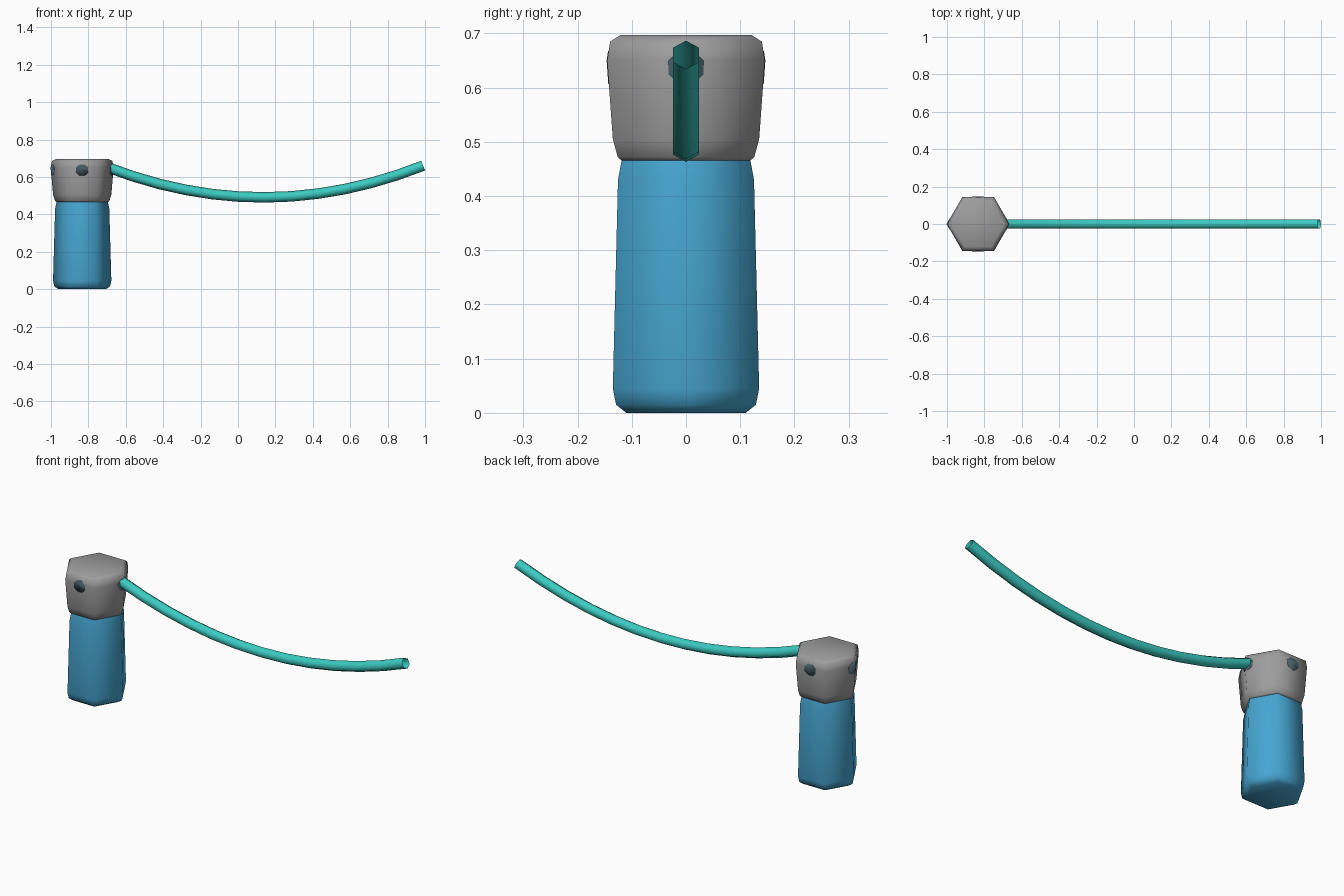
import bpy, bmesh, math
from mathutils import Vector

if "Cube" in bpy.data.objects:
    bpy.data.objects.remove(bpy.data.objects["Cube"])

CX = -0.833                     # post axis
TO_CORNER = 1 / math.cos(math.pi / 6)


def material(name, rgb):
    m = bpy.data.materials.new(name)
    m.diffuse_color = (*rgb, 1)
    m.use_nodes = True
    m.node_tree.nodes["Principled BSDF"].inputs["Base Color"].default_value = m.diffuse_color
    return m


blue = material("blue", (0.062, 0.38, 0.64))
grey = material("grey", (0.34, 0.34, 0.34))
teal = material("teal", (0.045, 0.60, 0.54))
slate = material("dark slate", (0.065, 0.115, 0.14))


def finish(bm, name, mat, angle=65):
    bmesh.ops.recalc_face_normals(bm, faces=bm.faces)
    me = bpy.data.meshes.new(name)
    bm.to_mesh(me)
    bm.free()
    ob = bpy.data.objects.new(name, me)
    bpy.context.collection.objects.link(ob)
    me.materials.append(mat)
    bpy.ops.object.select_all(action='DESELECT')
    ob.select_set(True)
    bpy.context.view_layer.objects.active = ob
    bpy.ops.object.shade_smooth_by_angle(angle=math.radians(angle))
    return ob


def loft(bm, rings, caps=True):
    rings = [[bm.verts.new(p) for p in r] for r in rings]
    n = len(rings[0])
    for a, b in zip(rings, rings[1:]):
        for i in range(n):
            j = (i + 1) % n
            bm.faces.new((a[i], a[j], b[j], b[i]))
    if caps:
        bm.faces.new(rings[0][::-1])
        bm.faces.new(rings[-1])


def hex_post(name, profile, mat, grow=0.0, angle=65):
    """Six-sided turned solid; profile is (height, half width across flats)."""
    bm = bmesh.new()
    rings = []
    for z, flat in profile:
        r = (flat + grow) * TO_CORNER
        rings.append([(CX + r * math.cos(i * math.pi / 3),
                       r * math.sin(i * math.pi / 3), z) for i in range(6)])
    loft(bm, rings)
    return finish(bm, name, mat, angle)


# Post body and head
hex_post("post_body", [(0, 0.110), (0.015, 0.129), (0.045, 0.135),
                       (0.43, 0.1255), (0.47, 0.118)], blue)
HEAD = [(0.465, 0.118), (0.472, 0.126), (0.505, 0.135),
        (0.65, 0.1455), (0.685, 0.140), (0.697, 0.121)]
hex_post("post_head", HEAD, grey)

# Rope sockets: crossed pins trimmed to lie just proud of the head
for name, axis in (("sockets_side", Vector((1, 0, 0))),
                   ("sockets_front_back", Vector((0, 1, 0)))):
    side = axis.cross(Vector((0, 0, 1)))
    bm = bmesh.new()
    loft(bm, [[Vector((CX, 0, 0.637)) + axis * d
               + side * 0.035 * math.cos((i + 0.5) * math.pi / 4)
               + Vector((0, 0, 0.033 * math.sin((i + 0.5) * math.pi / 4)))
               for i in range(8)] for d in (-0.3, 0.3)])
    pin = finish(bm, name, slate, 20)
    trim = hex_post("socket_trim", HEAD, slate, grow=0.001, angle=20)
    trim.hide_render = True
    mod = pin.modifiers.new("trim", 'BOOLEAN')
    mod.operation = 'INTERSECT'
    mod.solver = 'EXACT'
    mod.object = trim
    bpy.context.view_layer.objects.active = pin
    bpy.ops.object.modifier_apply(modifier=mod.name)
    bpy.data.objects.remove(trim)

# Sagging rope: open six-sided tube along a shallow parabola
bm = bmesh.new()
rings = []
X0, X1, STEPS = -0.70, 0.99, 12
for s in range(STEPS + 1):
    x = X0 + (X1 - X0) * s / STEPS
    c = Vector((x, 0, 0.491 + 0.232 * (x - 0.135) ** 2))
    t = Vector((1, 0, 0.464 * (x - 0.135))).normalized()
    up = Vector((-t.z, 0, t.x))
    rings.append([c + 0.028 * (up * math.cos(i * math.pi / 3)
                               + Vector((0, 1, 0)) * math.sin(i * math.pi / 3))
                  for i in range(6)])
loft(bm, rings, caps=False)
finish(bm, "rope", teal)
